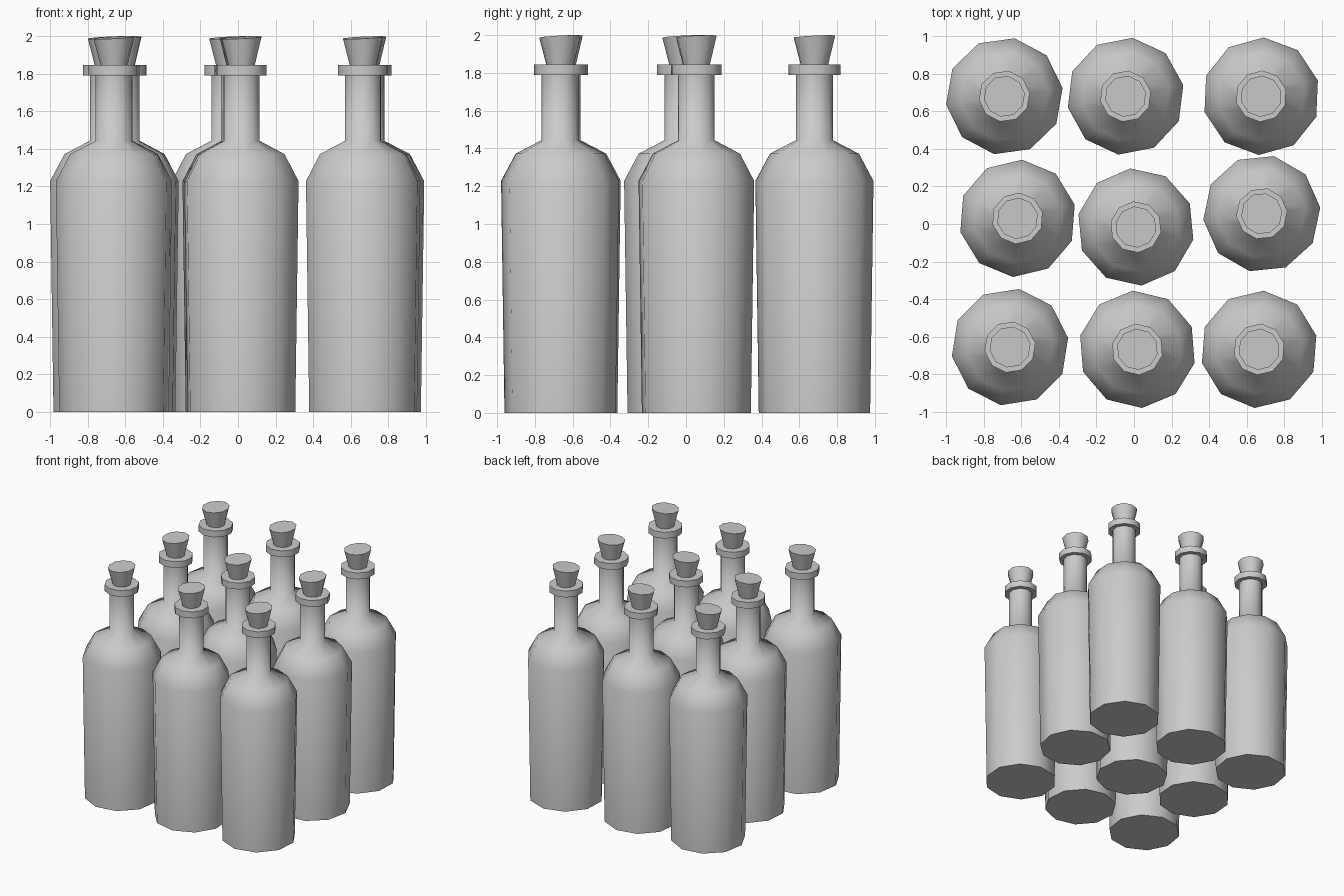
import bpy, bmesh
from math import radians, cos, sin

if "Cube" in bpy.data.objects:
    bpy.data.objects.remove(bpy.data.objects["Cube"])

SIDES = 10

# (radius, height) profiles, bottom to top
BOTTLE = [(0.295, 0.0), (0.313, 1.228), (0.236, 1.372), (0.099, 1.443),
          (0.099, 1.79), (0.137, 1.79), (0.137, 1.845)]
CORK = [(0.072, 1.84), (0.11, 1.992)]

# x, y, rotation in degrees of each bottle
PLACES = [(-0.69, 0.68, 8.0), (-0.045, 0.68, 11.0), (0.677, 0.68, 15.5),
          (-0.62, 0.03, 13.5), (0.01, -0.016, 23.5), (0.68, 0.055, 6.0),
          (-0.66, -0.655, 9.0), (0.018, -0.667, 22.5), (0.666, -0.667, 13.5)]


def lathe(name, profile, x, y, angle, tilt=0.0):
    """Closed turned solid; tilt leans the top rim up towards +x +y."""
    bm = bmesh.new()
    rings = []
    for k, (r, z) in enumerate(profile):
        lean = tilt if k == len(profile) - 1 else 0.0
        ring = []
        for i in range(SIDES):
            a = radians(angle + 360 / SIDES * i)
            dz = lean * cos(a - radians(45))
            ring.append(bm.verts.new((r * cos(a), r * sin(a), z + dz)))
        rings.append(ring)
    for low, high in zip(rings, rings[1:]):
        for i in range(SIDES):
            j = (i + 1) % SIDES
            bm.faces.new((low[i], low[j], high[j], high[i]))
    bm.faces.new(rings[0][::-1])
    bm.faces.new(rings[-1])
    mesh = bpy.data.meshes.new(name)
    bm.to_mesh(mesh)
    bm.free()
    obj = bpy.data.objects.new(name, mesh)
    obj.location = (x, y, 0)
    bpy.context.collection.objects.link(obj)
    obj.select_set(True)
    bpy.context.view_layer.objects.active = obj
    return obj


# Nine corked bottles in a loose grid
for n, (x, y, angle) in enumerate(PLACES, 1):
    lathe(f"bottle_{n}", BOTTLE, x, y, angle)
    lathe(f"cork_{n}", CORK, x, y, angle, tilt=0.008)

# Smooth bodies, crisp lips and cork rims
bpy.ops.object.shade_smooth_by_angle(angle=radians(70))
